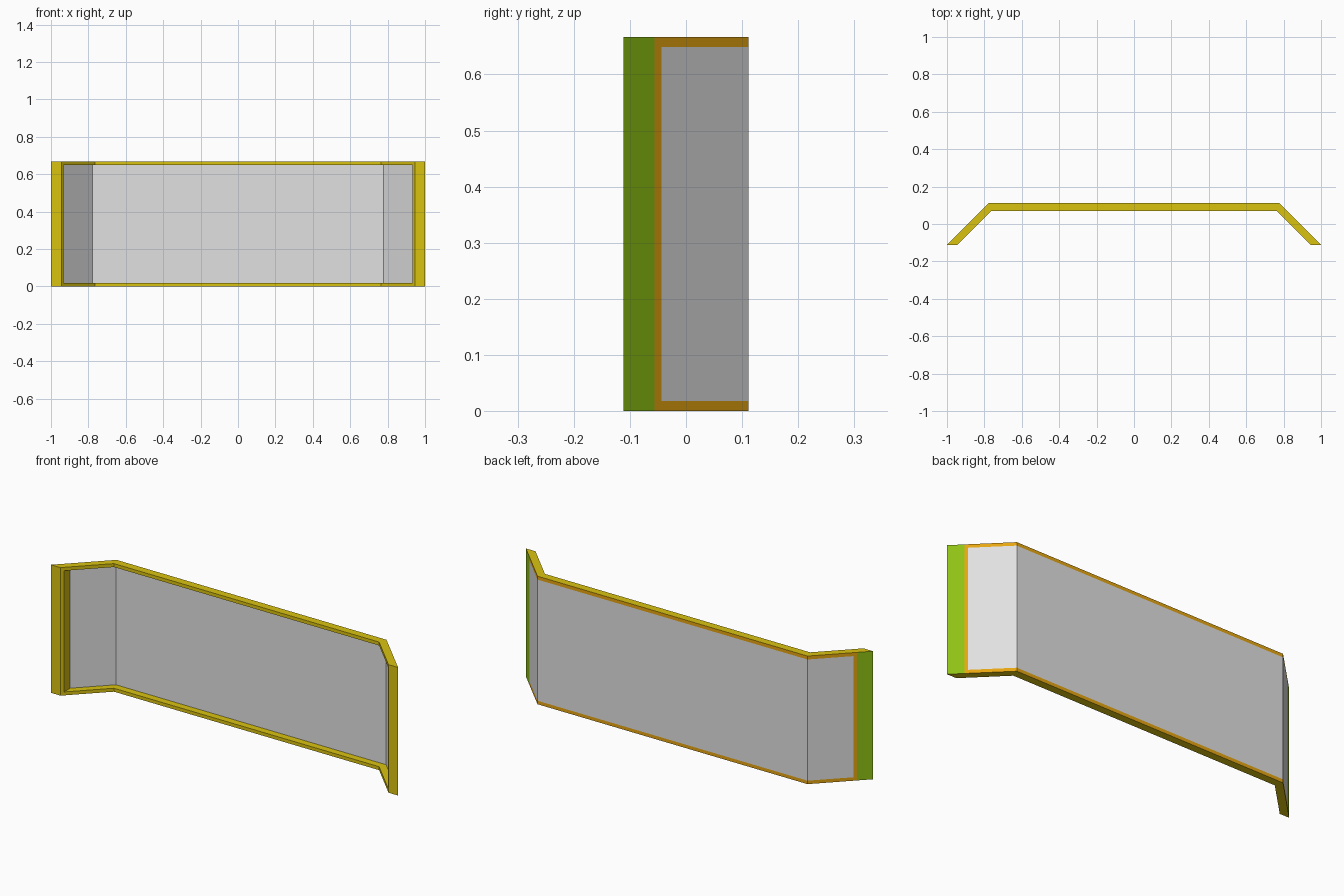
import bpy
import bmesh

cube = bpy.data.objects.get("Cube")
if cube:
    bpy.data.objects.remove(cube)


def make_material(name, rgb):
    """Flat material from 0-255 screen values, stored as linear colour."""
    linear = [(c / 255 / 12.92) if c < 11 else ((c / 255 + 0.055) / 1.055) ** 2.4 for c in rgb]
    mat = bpy.data.materials.new(name)
    mat.use_nodes = True
    mat.diffuse_color = (*linear, 1)
    mat.node_tree.nodes["Principled BSDF"].inputs["Base Color"].default_value = (*linear, 1)
    return mat


YELLOW = make_material("yellow frame", (218, 194, 16))
ORANGE = make_material("orange back trim", (242, 174, 18))
GREEN = make_material("green end strip", (143, 194, 20))
GREY = make_material("grey panel", (225, 225, 225))


def mirrored(half):
    """Complete a plan line running from the right end to the middle."""
    return half + [(-x, y) for x, y in reversed(half)]


def build_band(name, back, front, levels, materials, hole=(), back_slot=None):
    """Upright band between two plan lines, with open cells in the middle row."""
    bm = bmesh.new()
    cache = {}

    def face(points, slot=0):
        verts = []
        for p in points:
            key = tuple(round(c, 4) for c in p)
            if key not in cache:
                cache[key] = bm.verts.new(key)
            if cache[key] not in verts:
                verts.append(cache[key])
        if len(verts) > 2:
            bm.faces.new(verts).material_index = slot

    rows = len(levels) - 1
    for i in range(len(back) - 1):
        for r in range(rows):
            if r == 1 and i in hole:
                continue
            z0, z1 = levels[r], levels[r + 1]
            for line, slot in ((back, back_slot(i) if back_slot else 0), (front, 0)):
                a, b = line[i], line[i + 1]
                face([(*a, z0), (*b, z0), (*b, z1), (*a, z1)], slot)
        # top and bottom, plus the rims of the opening
        for k, z in enumerate(levels):
            if k in (0, rows) or i in hole:
                face([(*back[i], z), (*back[i + 1], z), (*front[i + 1], z), (*front[i], z)])
    # side walls of the opening, or closed ends when there is none
    ends = (hole[0], hole[-1] + 1) if hole else (0, len(back) - 1)
    z0, z1 = (levels[1], levels[2]) if hole else (levels[0], levels[-1])
    for e in ends:
        face([(*back[e], z0), (*front[e], z0), (*front[e], z1), (*back[e], z1)])

    bmesh.ops.recalc_face_normals(bm, faces=bm.faces)
    mesh = bpy.data.meshes.new(name)
    bm.to_mesh(mesh)
    bm.free()
    for mat in materials:
        mesh.materials.append(mat)
    obj = bpy.data.objects.new(name, mesh)
    bpy.context.collection.objects.link(obj)


# Plan lines: wings splay forward from a straight middle
height, border = 0.667, 0.018
back_line = mirrored([(-1, -0.111), (-0.945, -0.056), (-0.933, -0.044), (-0.778, 0.111)])
front_line = mirrored([(-1, -0.111), (-0.945, -0.111), (-0.933, -0.099), (-0.764, 0.07)])

# Frame: tapered end posts and thin rails around one folded opening
build_band("frame", back_line, front_line, [0, border, height - border, height],
           [YELLOW, ORANGE, GREEN], hole=(2, 3, 4),
           back_slot=lambda i: 2 if i in (0, 6) else 1)

# Panel: thin folded sheet flush with the back of the frame
sheet_back = back_line[2:6]
sheet_front = [(x, y - 0.004) for x, y in sheet_back]
build_band("panel", sheet_back, sheet_front, [border, height - border], [GREY])
